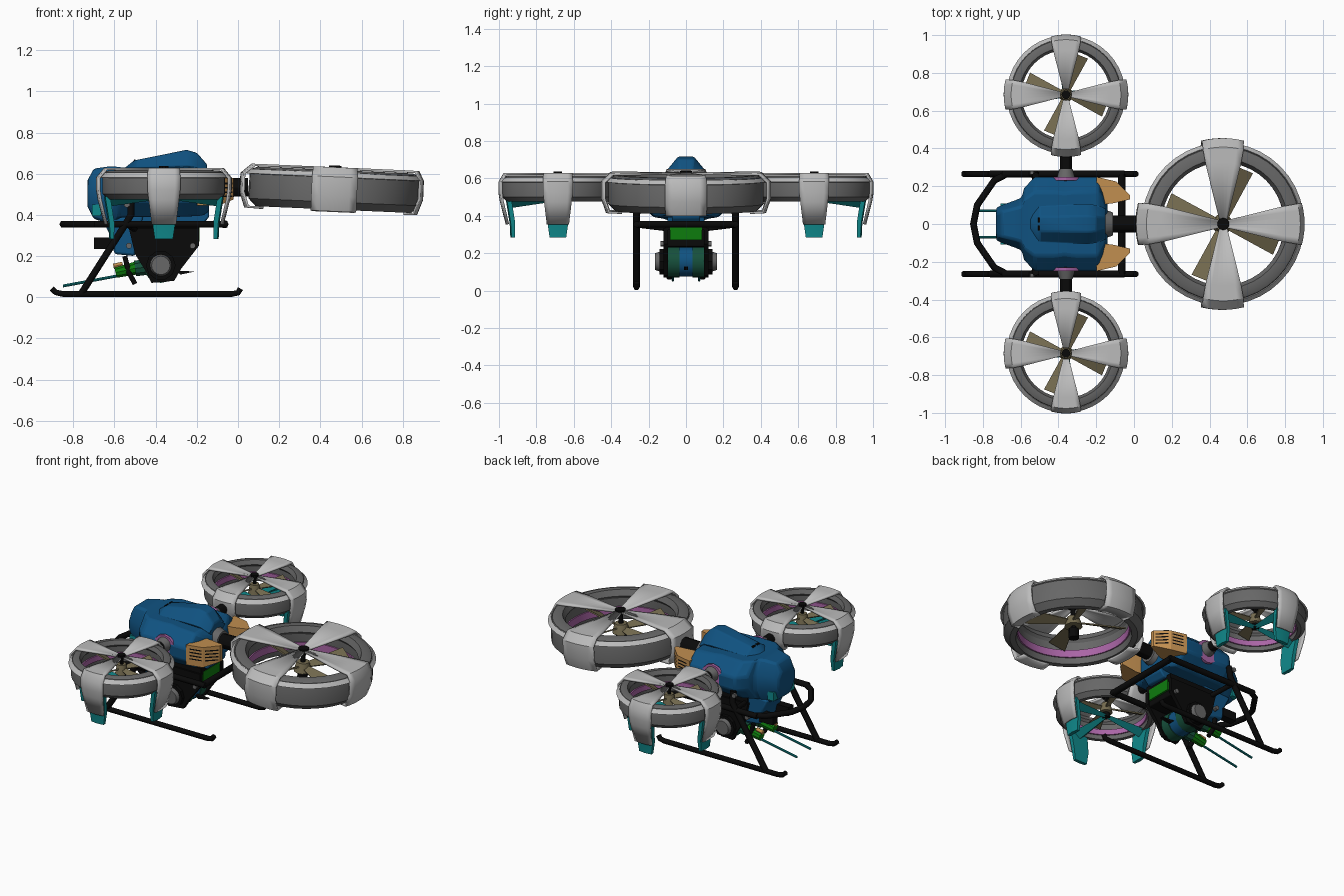
import bpy, bmesh, math
from mathutils import Vector, Matrix

if "Cube" in bpy.data.objects:
    bpy.data.objects.remove(bpy.data.objects["Cube"])

def mat(name, r, g, b):
    m = bpy.data.materials.new(name)
    m.diffuse_color = (r, g, b, 1)
    m.use_nodes = True
    m.node_tree.nodes["Principled BSDF"].inputs["Base Color"].default_value = m.diffuse_color
    return m

BLUE = mat("hull blue", .005, .085, .22)
LIGHT = mat("light grey", .50, .50, .50)
GREY = mat("dark grey", .135, .135, .135)
BLACK = mat("black", .003, .003, .003)
TEAL = mat("teal", .005, .25, .26)
TAN = mat("dull tan", .18, .15, .08)
ORANGE = mat("orange tan", .53, .27, .08)
PINK = mat("pink", .40, .13, .38)
GREEN = mat("bright green", .004, .20, .004)
DKGREEN = mat("dark green", .008, .08, .045)

def make(name, verts, faces, m, mtx=None):
    me = bpy.data.meshes.new(name)
    me.from_pydata([tuple(v) for v in verts], [], faces)
    bm = bmesh.new()
    bm.from_mesh(me)
    bmesh.ops.recalc_face_normals(bm, faces=bm.faces)
    bm.to_mesh(me)
    bm.free()
    me.materials.append(m)
    ob = bpy.data.objects.new(name, me)
    bpy.context.collection.objects.link(ob)
    if mtx:
        ob.matrix_world = mtx
    return ob

def bevel(ob, w, seg=2):
    b = ob.modifiers.new("bevel", 'BEVEL')
    b.width, b.segments, b.limit_method = w, seg, 'ANGLE'
    return ob

def loft(name, rings, m, mtx=None, closed=False):
    """Skin equal-sized point loops; cap the ends unless closed into a torus."""
    n, k = len(rings[0]), len(rings)
    faces = [(i * n + j, i * n + (j + 1) % n, (i + 1) % k * n + (j + 1) % n, (i + 1) % k * n + j)
             for i in range(k if closed else k - 1) for j in range(n)]
    if not closed:
        faces += [tuple(range(n)), tuple(range((k - 1) * n, k * n))]
    return make(name, [p for r in rings for p in r], faces, m, mtx)

def box(name, x0, x1, y0, y1, z0, z1, m):
    return loft(name, [[(x, y0, z0), (x, y1, z0), (x, y1, z1), (x, y0, z1)] for x in (x0, x1)], m)

def prism(name, prof, y0, y1, m):
    return loft(name, [[(x, y, z) for x, z in prof] for y in (y0, y1)], m)

def lathe(name, prof, m, mtx, n=40):
    """Closed (r, z) section swept round local z."""
    return loft(name, [[(r * math.cos(a), r * math.sin(a), z) for r, z in prof]
                       for a in (2 * math.pi * i / n for i in range(n))], m, mtx, True)

def rod(name, a, b, r, m, r2=None, n=12):
    a, b = Vector(a), Vector(b)
    q = (b - a).to_track_quat('Z', 'Y')
    ring = lambda c, s: [c + q @ Vector((s * math.cos(t), s * math.sin(t), 0))
                         for t in (2 * math.pi * i / n for i in range(n))]
    return loft(name, [ring(a, r), ring(b, r if r2 is None else r2)], m)

def tube(name, pts, r, m):
    cu = bpy.data.curves.new(name, 'CURVE')
    cu.dimensions, cu.bevel_depth, cu.bevel_resolution, cu.use_fill_caps = '3D', r, 1, True
    sp = cu.splines.new('POLY')
    sp.points.add(len(pts) - 1)
    for p, c in zip(sp.points, pts):
        p.co = (*c, 1)
    cu.materials.append(m)
    bpy.context.collection.objects.link(bpy.data.objects.new(name, cu))

def strap(name, path, m, mtx, thick, cols=7):
    """Curved plate: path of (radius, z, half width), bent to follow the duct."""
    verts = []
    for r, z, w in path:
        for i in range(cols):
            y = w * (2 * i / (cols - 1) - 1)
            verts.append((math.sqrt(max(r * r - y * y, 0)), y, z))
    faces = [(i * cols + j, i * cols + j + 1, (i + 1) * cols + j + 1, (i + 1) * cols + j)
             for i in range(len(path) - 1) for j in range(cols - 1)]
    s = make(name, verts, faces, m, mtx).modifiers.new("thickness", 'SOLIDIFY')
    s.thickness, s.offset = thick, 0

def fan(name, base, ro, ri, h, reach, fins):
    """Ducted fan; reach = strap radius per quarter turn, fins = angles carrying landing fins."""
    c = h * .38
    lathe(name + "_duct", [(ri + c * .5, h), (ro - c, h), (ro - c * .3, h - c * .3), (ro, h - c), (ro, c - h),
                           (ro - c, -h), (ri + c * .5, -h), (ri + .012, c - h), (ri + .012, h - c * 1.5),
                           (ri, h - c)], GREY, base)
    lathe(name + "_rim_lip", [(ro - .012, h - .026), (ro + .006, h - .036), (ro + .016, h - .034),
                              (ro - .004, h - .012)], LIGHT, base)
    lathe(name + "_inner_band", [(ri + .004, -h * .6), (ri + .015, -h * .6), (ri + .015, -h * .1),
                                 (ri + .004, -h * .1)], PINK, base)
    w = ro * .265
    for k, R in enumerate(reach):
        turn = base @ Matrix.Rotation(k * math.pi / 2, 4, 'Z')
        top = h + .008
        path = [(.03, top, ro * .05), (ri, top, w * .84), (ro - .01, top, w * .97), (R - .006, h - .035, w),
                (R - .006, h * -.3, w)]
        if k * 90 in fins:
            path += [(R - .014, -h, w * .92), (R - .045, -.19, w * .74)]
            # landing fin under the strap, and the stay running to the hub
            loft(name + "_fin", [[(a, -s, z), (R - o, -s, z), (R - o + .006, 0, z), (R - o, s, z), (a, s, z)]
                                 for z, s, o, a in ((-h * .8, w * .8, .045, R - .07), (-.185, w * .70, .066, R - .09),
                                                    (-.262, w * .56, .070, R - .088))], TEAL, turn)
            loft(name + "_stay", [[(x, -s, z), (x, s, z), (x, 0, z - t)] for x, s, z, t in
                                  ((.01, .018, -h * .75, .015), (R - .07, w * .55, -h * .9, .04))], TEAL, turn)
        else:
            path += [(R - .03, -h - .004, w), (ri + .03, -h - .006, w * .9)]
        strap(name + "_strap", path, LIGHT, turn, .012)
        # twisted propeller blade
        spin = base @ Matrix.Rotation(math.radians(68 + 90 * k), 4, 'Z') @ Matrix.Rotation(.45, 4, 'X')
        loft(name + "_blade", [[(x, -s, -.004), (x, s, -.004), (x, s, .004), (x, -s, .004)]
                               for x, s in ((.02, ro * .04), (ri - .015, ro * .13))], TAN, spin)
    p = lambda z: base @ Vector((0, 0, z))
    rod(name + "_shaft", p(-h * .9), p(h + .02), ro * .035, BLACK)
    rod(name + "_hub_cap", p(h), p(h + .022), ro * .078, BLACK, n=10)
    rod(name + "_rotor_hub", p(-.03), p(.03), ro * .13, TAN, ro * .09)
    rod(name + "_motor", p(-h * .9 if fins else -h - .012), p(-h * .5), ro * .075, BLACK)

# Fans
fan("rear_fan", Matrix.Translation((.468, 0, .522)) @ Matrix.Rotation(math.radians(2.5), 4, 'Y'),
    .415, .325, .096, [.433, .455, .460, .455], [])
for s, n in ((1, "left"), (-1, "right")):
    fan(n + "_fan", Matrix.Translation((-.36, s * .685, .545)), .298, .235, .07,
        [.33, .318 if s > 0 else .33, .33, .33 if s > 0 else .318], [0, 180, 90 if s > 0 else 270])

# Hull: chamfered octagon sections along x
def section(x, w, z0, z1, c=.32, e=.32):
    d, e = w * c, (z1 - z0) * e
    return [(x, -w + d, z0), (x, w - d, z0), (x, w, z0 + e), (x, w, z1 - e),
            (x, w - d, z1), (x, -w + d, z1), (x, -w, z1 - e), (x, -w, z0 + e)]

bevel(loft("hull", [section(*s) for s in (
    (-.73, .085, .44, .57), (-.70, .10, .38, .625), (-.63, .125, .36, .635), (-.595, .14, .37, .635),
    (-.58, .195, .385, .632), (-.525, .25, .39, .63), (-.42, .25, .39, .63), (-.37, .24, .39, .63),
    (-.31, .25, .39, .625), (-.19, .25, .395, .62), (-.165, .20, .40, .60), (-.14, .10, .42, .57))], BLUE), .012)
bevel(prism("keel", [(-.68, .46), (-.66, .36), (-.17, .355), (-.14, .39), (-.14, .46)], -.075, .075, BLUE), .008)
bevel(loft("canopy", [section(*s, .6, .5) for s in (
    (-.555, .06, .60, .625), (-.50, .095, .59, .668), (-.25, .107, .56, .716), (-.20, .10, .56, .702),
    (-.15, .08, .55, .645))], BLUE), .008)
bevel(prism("chin", [(-.66, .38), (-.62, .30), (-.60, .21), (-.50, .20), (-.46, .40)], -.10, .10, BLUE), .012)
box("nose_window", -.708, -.665, -.108, .108, .395, .45, TEAL)
for s in (1, -1):
    prism("canopy_vent", [(-.51, .655), (-.505, .669), (-.497, .671), (-.497, .655)], s * .008, s * .035, BLACK)

# Axles between hull and fans
rod("rear_axle", (-.16, 0, .53), (.05, 0, .535), .045, BLACK)
rod("rear_collar", (-.15, 0, .53), (-.11, 0, .53), .075, GREY, .06)
for s in (1, -1):
    rod("side_axle", (-.36, s * .2, .535), (-.36, s * .42, .535), .032, BLACK)
    rod("side_flange", (-.36, s * .23, .52), (-.36, s * .248, .52), .075, PINK)
    rod("side_collar", (-.36, s * .24, .535), (-.36, s * .29, .535), .05, GREY, .035)
    # Louvred exhaust boxes
    p, q = Vector((-.095, s * .225, 0)), Vector((-.022, s * .152, 0))
    loft("exhaust", [[(-.20, s * .25, z0), (p.x, p.y, z0), (q.x, q.y, z1), (-.022, s * .13, z1),
                      (-.11, s * .11, z0), (-.19, s * .10, z0)] for z0, z1 in ((.445, .475), (.575, .58))], ORANGE)
    for a, b in ((Vector((-.19, s * .2475, 0)), p), (p, q)):
        d, o = b - a, Vector((.003, s * .003, 0))
        for i in range(4):
            z = .486 + i * .021
            make("exhaust_slot", [a + d * t + o + Vector((0, 0, z + e)) for t, e in
                                  ((.12, 0), (.88, 0), (.88, .008), (.12, .008))], [(0, 1, 2, 3)], BLACK)

# Under-hull machinery
box("belly_deck", -.52, -.19, -.11, .11, .325, .37, BLACK)
bevel(prism("belly_core", [(-.50, .33), (-.20, .33), (-.20, .235), (-.28, .23), (-.46, .23)], -.10, .10, BLACK), .006)
box("rear_panel", -.2, -.188, -.085, .085, .27, .34, GREEN)
for s in (1, -1):
    prism("side_plate", [(-.53, .335), (-.19, .335), (-.19, .25), (-.275, .14), (-.31, .08), (-.42, .07),
                         (-.45, .13), (-.50, .21)], s * .095, s * .12, BLACK)
    rod("turret_drum", (-.375, s * .035, .155), (-.375, s * .10, .155), .085, DKGREEN, n=16)
    rod("turret_bearing", (-.375, s * .12, .155), (-.375, s * .142, .155), .072, BLACK, n=10)
    rod("turret_disc", (-.375, s * .13, .155), (-.375, s * .165, .155), .057, GREY, .045, 16)
    for x, z in ((-.53, .25), (-.22, .25)):
        rod("bolt", (x, s * .11, z), (x, s * .135, z), .014, GREY)
    box("side_pod", -.70, -.60, s * .08 - .025, s * .08 + .025, .235, .29, BLACK)
    rod("gun_barrel", (-.85, s * .07, .055), (-.58, s * .07, .105), .007, TEAL, n=8)
    rod("gun_body", (-.595, s * .07, .12), (-.48, s * .07, .145), .027, GREEN, .034, 10)
    rod("gun_breech", (-.50, s * .07, .14), (-.42, s * .07, .15), .04, DKGREEN, n=10)
    rod("gun_muzzle", (-.605, s * .07, .15), (-.56, s * .07, .16), .013, ORANGE)
    tube("gun_feed", [(-.50, s * .09, .065), (-.53, s * .09, .12), (-.55, s * .09, .20)], .014, BLACK)
rod("turret_middle", (-.375, -.036, .155), (-.375, .036, .155), .08, BLUE, n=16)
prism("tail_spike", [(-.30, .13), (-.21, .125), (-.28, .11)], -.012, .012, BLACK)

# Skids, struts and guard frame
for s in (1, -1):
    y = s * .265
    tube("skid", [(-.905, y, .042), (-.885, y, .024), (-.85, y, .016), (-.03, y, .016), (.0, y, .022),
                  (.012, y, .042)], .016, BLACK)
    tube("strut", [(-.76, y, .02), (-.55, y, .35), (-.52, y, .40), (-.52, s * .255, .47)], .019, BLACK)
    tube("strut_brace", [(-.53, y, .35), (-.50, s * .10, .33)], .015, BLACK)
    tube("frame_rail", [(-.70, y, .355), (-.05, y, .355)], .018, BLACK)
    rod("frame_joint", (-.54, s * .262, .45), (-.54, s * .28, .45), .014, GREY)
tube("front_guard", [(-.68, .262, .355), (-.74, .23, .355), (-.83, .10, .355), (-.85, 0, .355),
                     (-.83, -.10, .355), (-.74, -.23, .355), (-.68, -.262, .355)], .018, BLACK)
tube("rear_crossbar", [(-.065, -.265, .355), (-.065, .265, .355)], .02, BLACK)

# Smooth the curved parts, keep the edges sharp
bpy.ops.object.select_all(action='DESELECT')
for ob in bpy.context.scene.objects:
    if ob.type == 'MESH':
        ob.select_set(True)
        bpy.context.view_layer.objects.active = ob
bpy.ops.object.shade_smooth_by_angle(angle=math.radians(30))
